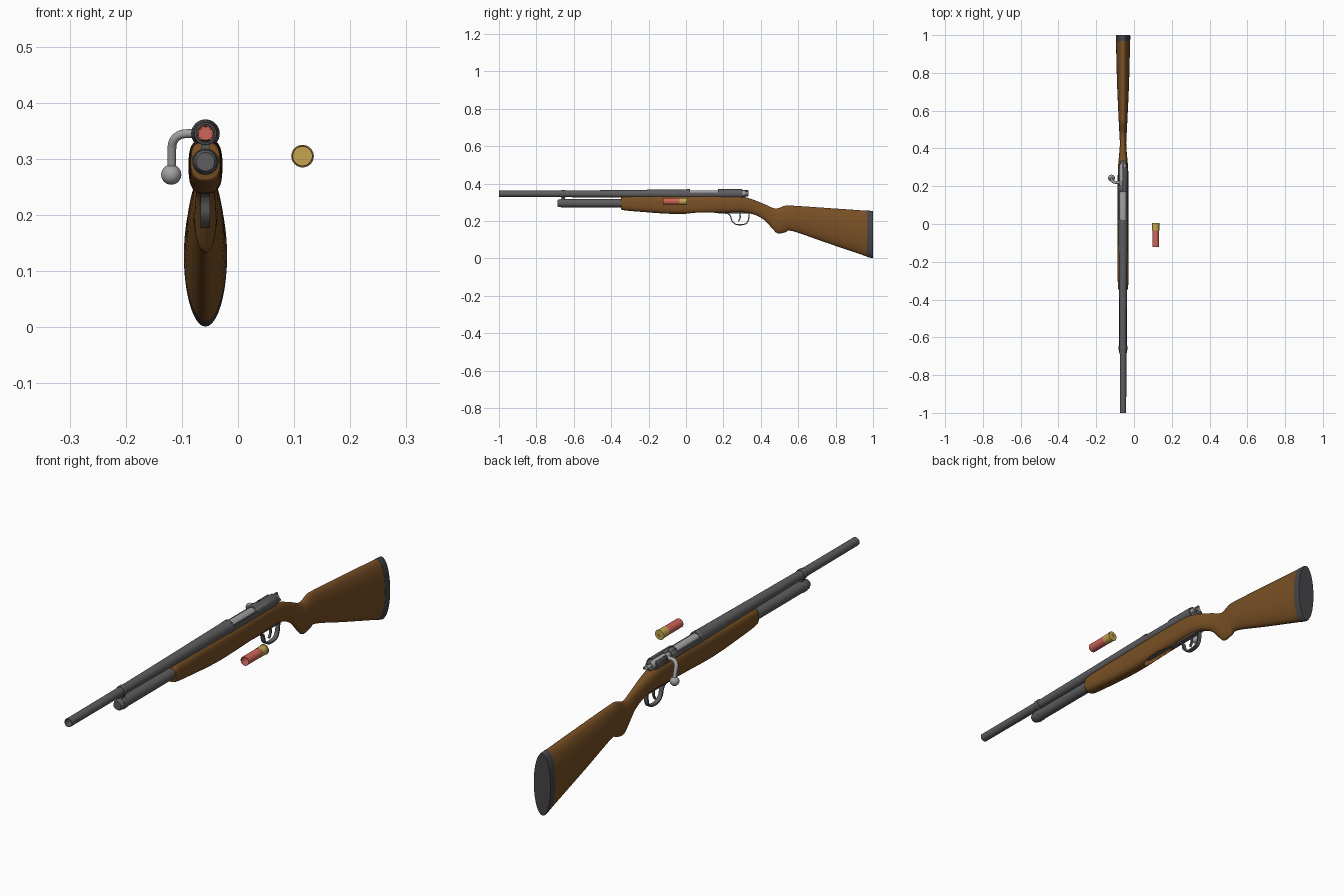
import bpy, bmesh, math
from mathutils import Vector

if "Cube" in bpy.data.objects:
    bpy.data.objects.remove(bpy.data.objects["Cube"])

CX, BZ, MZ = -0.058, 0.345, 0.295   # gun centre line, barrel height, magazine height


def material(name, rgb):
    m = bpy.data.materials.new(name)
    m.diffuse_color = (*rgb, 1)
    m.use_nodes = True
    m.node_tree.nodes["Principled BSDF"].inputs["Base Color"].default_value = m.diffuse_color
    return m


WOOD = material("wood", (0.19, 0.08, 0.018))
STEEL = material("dark_steel", (0.11, 0.11, 0.115))
BOLT = material("bright_steel", (0.36, 0.36, 0.37))
RUBBER = material("rubber", (0.06, 0.06, 0.065))
RED = material("red_plastic", (0.62, 0.13, 0.1))
BRASS = material("brass", (0.55, 0.38, 0.08))


def loft(name, rings, mat, loop=False, angle=35):
    """Skin a list of closed point rings; cap the ends unless looped."""
    bm = bmesh.new()
    vs = [[bm.verts.new(p) for p in r] for r in rings]
    n = len(vs[0])
    pairs = list(zip(vs, vs[1:])) + ([(vs[-1], vs[0])] if loop else [])
    for a, b in pairs:
        for i in range(n):
            j = (i + 1) % n
            bm.faces.new((a[i], a[j], b[j], b[i]))
    if not loop:
        bm.faces.new(vs[0])
        bm.faces.new(vs[-1])
    bmesh.ops.remove_doubles(bm, verts=bm.verts[:], dist=1e-6)
    bmesh.ops.recalc_face_normals(bm, faces=bm.faces[:])
    me = bpy.data.meshes.new(name)
    bm.to_mesh(me)
    bm.free()
    ob = bpy.data.objects.new(name, me)
    bpy.context.collection.objects.link(ob)
    me.materials.append(mat)
    activate(ob)
    bpy.ops.object.shade_smooth_by_angle(angle=math.radians(angle))
    return ob


def activate(ob):
    bpy.ops.object.select_all(action='DESELECT')
    ob.select_set(True)
    bpy.context.view_layer.objects.active = ob


def lathe(name, x, z, prof, mat, loop=False, seg=32):
    """Turn a (y, radius) profile around an axis parallel to y."""
    t = [2 * math.pi * i / seg for i in range(seg)]
    return loft(name, [[(x + r * math.cos(a), y, z + r * math.sin(a)) for a in t]
                       for y, r in prof], mat, loop)


def smooth(pts, k=5):
    """Catmull-Rom through rows of numbers."""
    p = [Vector(q) for q in pts]
    p = [p[0]] + p + [p[-1]]
    out = []
    for a, b, c, d in zip(p, p[1:], p[2:], p[3:]):
        for i in range(k):
            t = i / k
            out.append(0.5 * (2 * b + (c - a) * t + (2 * a - 5 * b + 4 * c - d) * t * t
                              + (3 * b - a - 3 * c + d) * t ** 3))
    return out + [p[-1]]


def sweep(name, path, profile, ref, mat):
    rings = []
    for i, p in enumerate(path):
        t = (path[min(i + 1, len(path) - 1)] - path[max(i - 1, 0)]).normalized()
        u = (Vector(ref) - t * t.dot(Vector(ref))).normalized()
        v = t.cross(u)
        rings.append([p + u * a + v * b for a, b in profile])
    return loft(name, rings, mat)


def box(name, x, y, z, mat):
    return loft(name, [[(x[i], yy, z[j]) for i, j in ((0, 0), (1, 0), (1, 1), (0, 1))]
                       for yy in y], mat)


def cut(ob, cutter):
    m = ob.modifiers.new("cut", 'BOOLEAN')
    m.operation, m.solver, m.object = 'DIFFERENCE', 'EXACT', cutter
    ob.modifiers.move(len(ob.modifiers) - 1, 0)
    activate(ob)
    bpy.ops.object.modifier_apply(modifier=m.name)
    bpy.data.objects.remove(cutter)


def section(y, zb, zt, hw, n, seg=40):
    """Superellipse cross-section of the stock."""
    def s(c):
        return math.copysign(abs(c) ** (2 / n), c)
    return [(CX + hw * s(math.cos(2 * math.pi * i / seg)), y,
             (zb + zt) / 2 + (zt - zb) / 2 * s(math.sin(2 * math.pi * i / seg)))
            for i in range(seg)]


# Wooden stock: (y, bottom, top, half width, squareness)
rows = [(-0.348, 0.268, 0.322, 0.023, 2.6), (-0.335, 0.258, 0.33, 0.027, 2.8),
        (-0.24, 0.249, 0.333, 0.029, 2.9), (-0.07, 0.238, 0.335, 0.03, 2.9),
        (0.1, 0.242, 0.336, 0.03, 2.9), (0.26, 0.246, 0.336, 0.028, 2.7),
        (0.31, 0.245, 0.329, 0.026, 2.5), (0.365, 0.234, 0.312, 0.021, 2.3),
        (0.42, 0.204, 0.29, 0.017, 2.1), (0.465, 0.155, 0.27, 0.0185, 2),
        (0.492, 0.133, 0.268, 0.02, 2), (0.53, 0.139, 0.282, 0.022, 2),
        (0.57, 0.146, 0.282, 0.024, 2), (0.75, 0.084, 0.27, 0.032, 2),
        (0.968, 0.01, 0.255, 0.0375, 2)]


def stock_rings(r):
    return [section(y, zb, zt, hw, n) for y, zb, zt, hw, n in r]


class_rows = [list(v) for v in zip(*[iter([])])]
yz = smooth([r[:3] for r in rows])
wn = smooth([(r[3], r[4], 0) for r in rows])
stock = loft("stock", stock_rings([(a[0], a[1], a[2], b[0], b[1])
                                   for a, b in zip(yz, wn)]), WOOD, angle=50)
# Loading port in the underside, with the shell lifter inside
port = [[(CX + 0.019 * math.cos(t), 0.08 + 0.085 * math.sin(t), z)
         for t in [2 * math.pi * i / 32 for i in range(32)]] for z in (0.2, 0.265)]
cut(stock, loft("port_cutter", port, WOOD))
box("shell_lifter", (CX - 0.014, CX + 0.014), (0.005, 0.155), (0.258, 0.268), STEEL)

# Recoil pad
loft("recoil_pad", stock_rings([(0.968, 0.009, 0.256, 0.038, 2), (0.994, 0.001, 0.254, 0.0385, 2),
                                (1.0, 0.003, 0.252, 0.0375, 2)]), RUBBER)

# Barrel with open bore
lathe("barrel", CX, BZ, [(-1, 0.0145), (-1, 0.0168), (-0.66, 0.0175), (-0.35, 0.0205),
                         (0.0, 0.0245), (0.02, 0.0245), (0.02, 0.0145)], STEEL, True)

# Chambered shell with folded crimp
lathe("chambered_shell", CX, BZ, [(-0.12, 0.0144), (0.01, 0.0144)], RED)
bm_rings = []
for r, d in ((0.0143, 0), (0.008, 0.004), (0.001, 0.006)):
    bm_rings.append([(CX + r * math.cos(math.pi * i / 8), -0.127 + d + (0.002 if i % 2 else 0),
                      BZ + r * math.sin(math.pi * i / 8)) for i in range(16)])
loft("shell_crimp", bm_rings, RED, angle=10)

# Magazine tube with stepped end cap
lathe("magazine_tube", CX, MZ, [(-0.688, 0.0), (-0.688, 0.0165), (-0.684, 0.018), (-0.68, 0.021),
                                (-0.655, 0.022), (-0.652, 0.0205), (-0.649, 0.0205),
                                (-0.648, 0.022), (-0.3, 0.022), (-0.3, 0)], STEEL)

# Band joining barrel and magazine
for nm, z, r in (("barrel_band", BZ, 0.0205), ("magazine_band", MZ, 0.0235)):
    lathe(nm, CX, z, [(-0.668, r - 0.006), (-0.668, r - 0.001), (-0.665, r), (-0.648, r),
                      (-0.645, r - 0.001), (-0.645, r - 0.006)], STEEL, True)
box("band_bridge", (CX - 0.007, CX + 0.007), (-0.666, -0.647), (0.312, 0.332), STEEL)

# Receiver tube, cut for ejection and for the bolt handle
receiver = lathe("receiver", CX, BZ, [(0.0, 0.019), (0.0, 0.0245), (0.005, 0.0255), (0.295, 0.0255),
                                      (0.302, 0.024), (0.302, 0.019)], STEEL, True)
cut(receiver, box("ejection_cutter", (CX - 0.03, CX + 0.03), (0.022, 0.17), (0.352, 0.4), STEEL))
cut(receiver, box("handle_slot_cutter", (CX - 0.04, CX - 0.008), (0.205, 0.235), (0.335, 0.4), STEEL))
cut(receiver, box("rear_slot_cutter", (CX - 0.018, CX - 0.002), (0.23, 0.33), (0.352, 0.4), STEEL))

# Bolt body and cocking piece
lathe("bolt_body", CX, BZ, [(0.018, 0), (0.018, 0.0185), (0.312, 0.0185), (0.318, 0.016),
                            (0.318, 0.011), (0.33, 0.011), (0.335, 0.008), (0.335, 0)], BOLT)
for k in range(3):
    a = math.radians(90 + 120 * k)
    lathe("bolt_lug_%d" % (k + 1), CX + 0.014 * math.cos(a), BZ + 0.014 * math.sin(a),
          [(0.30, 0), (0.30, 0.006), (0.33, 0.006), (0.334, 0.004), (0.334, 0)], STEEL, seg=12)

# Bolt handle and knob
circle = [(0.0078 * math.cos(math.pi * i / 8), 0.0078 * math.sin(math.pi * i / 8)) for i in range(16)]
path = smooth([(CX - 0.01, 0.22, BZ), (-0.092, 0.22, 0.345), (-0.105, 0.222, 0.342),
               (-0.115, 0.227, 0.332), (-0.118, 0.234, 0.315), (-0.118, 0.245, 0.275)])
sweep("bolt_handle", path, circle, (0, 1, 0), BOLT)
lathe("bolt_knob", -0.119, 0.272, [(0.243 - 0.018 * math.cos(math.pi * i / 14),
                                    0.018 * math.sin(math.pi * i / 14)) for i in range(15)], BOLT, seg=28)

# Trigger guard, its plate, and trigger
band = [(-0.0085, -0.003), (0.0085, -0.003), (0.0085, 0.003), (-0.0085, 0.003)]
guard = [(CX, y, z) for y, z in ((0.18, 0.243), (0.222, 0.24), (0.238, 0.225), (0.246, 0.2),
                                 (0.266, 0.183), (0.295, 0.18), (0.322, 0.187),
                                 (0.334, 0.208), (0.338, 0.242))]
sweep("trigger_guard", smooth(guard), band, (1, 0, 0), STEEL)
box("guard_plate", (CX - 0.01, CX + 0.01), (0.17, 0.345), (0.24, 0.25), STEEL)
trig = [(CX, y, z) for y, z in ((0.285, 0.248), (0.29, 0.228), (0.288, 0.212), (0.279, 0.198))]
sweep("trigger", smooth(trig), [(a * 0.5, b) for a, b in band], (1, 0, 0), STEEL)

# Loose shell: hollow hull and brass base
SX, SZ = 0.115, 0.305
lathe("shell_hull", SX, SZ, [(-0.122, 0.0168), (-0.122, 0.018), (-0.03, 0.018), (-0.03, 0.0168)], RED, True)
lathe("shell_base", SX, SZ, [(-0.034, 0), (-0.034, 0.0187), (-0.001, 0.0187), (0.0, 0.0202),
                             (0.004, 0.0202), (0.005, 0.0195), (0.005, 0.006), (0.003, 0.0055),
                             (0.003, 0)], BRASS)
